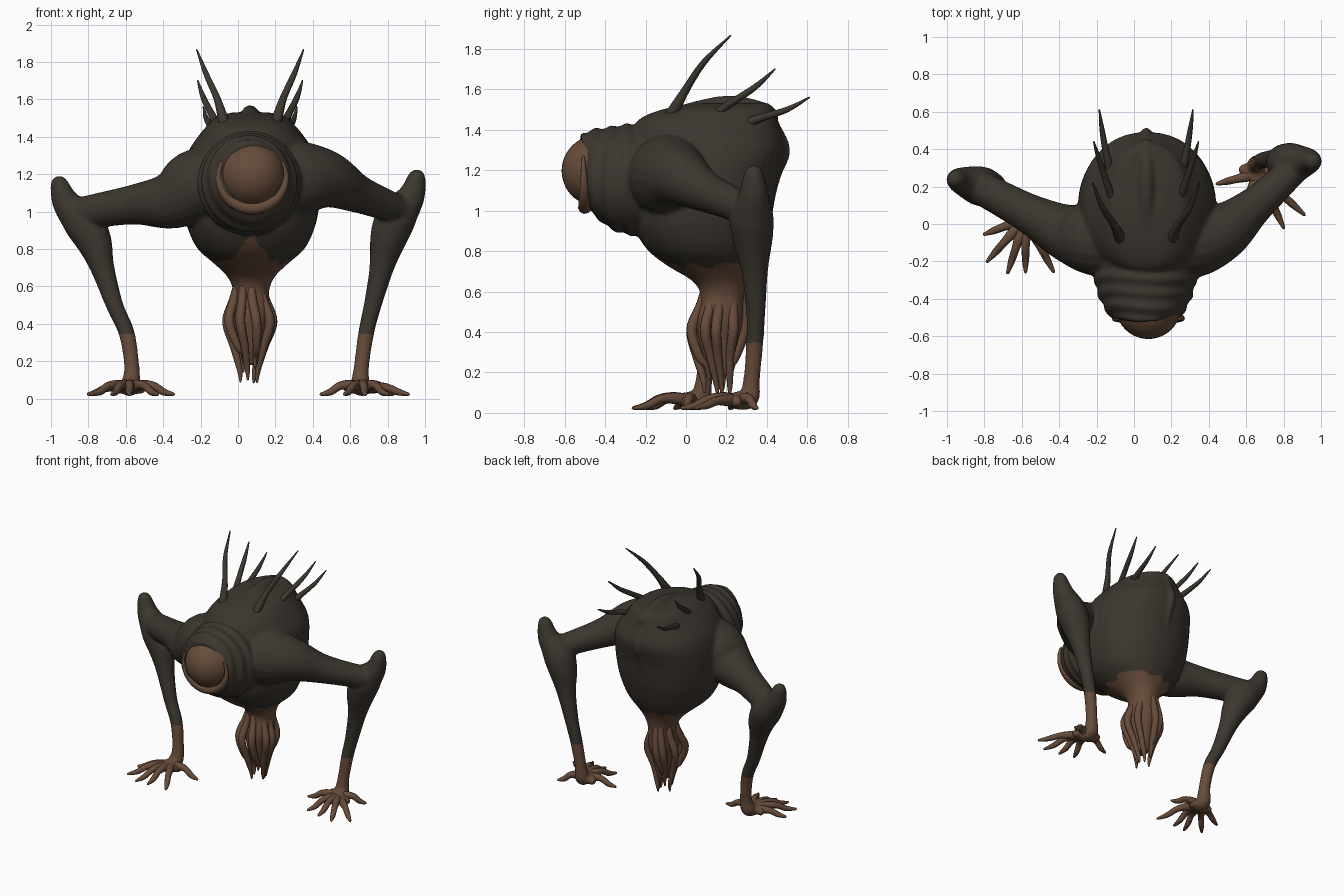
import bpy, bmesh, math, random
from mathutils import Vector

random.seed(4)
CX = 0.065  # body centre line


def material(name, col):
    m = bpy.data.materials.new(name)
    m.diffuse_color = (*col, 1)
    return m


DARK = material("dark_hide", (0.045, 0.037, 0.028))
BROWN = material("brown_skin", (0.135, 0.072, 0.043))


def loft(bm, rings):
    """Skin a list of closed rings and cap both ends."""
    vr = [[bm.verts.new(p) for p in r] for r in rings]
    n = len(vr[0])
    for a, b in zip(vr, vr[1:]):
        for i in range(n):
            j = (i + 1) % n
            bm.faces.new((a[i], a[j], b[j], b[i]))
    bm.faces.new(vr[0][::-1])
    bm.faces.new(vr[-1])


def spline(pts, steps):
    """Catmull-Rom through points of any dimension."""
    p = [pts[0]] + list(pts) + [pts[-1]]
    out = []
    for k in range(1, len(p) - 2):
        for s in range(steps):
            t = s / steps
            out.append([0.5 * (2 * b + (c - a) * t + (2 * a - 5 * b + 4 * c - d) * t * t
                               + (3 * b - a - 3 * c + d) * t ** 3)
                        for a, b, c, d in zip(p[k - 1], p[k], p[k + 1], p[k + 2])])
    return out + [list(pts[-1])]


def tube(bm, pts, sides=12, steps=5):
    """Round tube through (x, y, z, radius) points, with rounded ends."""
    path = spline(pts, steps)
    cs = [Vector(q[:3]) for q in path]
    rings, u = [], None
    for i, q in enumerate(path):
        t = (cs[min(i + 1, len(cs) - 1)] - cs[max(i - 1, 0)]).normalized()
        u = t.orthogonal() if u is None else u - t * u.dot(t)
        u.normalize()
        v = t.cross(u)

        def ring(shift, scale):
            return [cs[i] + t * shift * q[3] + (u * math.cos(a) + v * math.sin(a)) * q[3] * scale
                    for a in (2 * math.pi * k / sides for k in range(sides))]
        if i == 0:
            rings += [ring(-0.9, 0.3), ring(-0.6, 0.75)]
        rings.append(ring(0, 1))
        if i == len(path) - 1:
            rings += [ring(0.6, 0.75), ring(0.9, 0.3)]
    loft(bm, rings)


def finish(bm, name, mat):
    bmesh.ops.recalc_face_normals(bm, faces=bm.faces)
    me = bpy.data.meshes.new(name)
    bm.to_mesh(me)
    bm.free()
    ob = bpy.data.objects.new(name, me)
    bpy.context.collection.objects.link(ob)
    me.materials.append(mat)
    me.shade_smooth()
    return ob


def tubes(name, mat, paths, sides=10, steps=5):
    bm = bmesh.new()
    for p in paths:
        tube(bm, p, sides, steps)
    return finish(bm, name, mat)


# Torso and tail core: height, front y, back y, half width
bm = bmesh.new()
torso = [(1.53, 0.04, 0.41, 0.10), (1.505, -0.10, 0.43, 0.19), (1.46, -0.22, 0.445, 0.235),
         (1.40, -0.265, 0.465, 0.285), (1.30, -0.28, 0.492, 0.345), (1.15, -0.28, 0.455, 0.37),
         (1.0, -0.27, 0.43, 0.36), (0.9, -0.25, 0.405, 0.335), (0.8, -0.185, 0.37, 0.285),
         (0.72, -0.08, 0.33, 0.195), (0.65, 0.035, 0.30, 0.125), (0.57, 0.075, 0.285, 0.095),
         (0.45, 0.05, 0.28, 0.10), (0.33, 0.07, 0.25, 0.075), (0.18, 0.11, 0.22, 0.045)]
rings = []
for z, y0, y1, rx in spline(torso, 3):
    ring = []
    for k in range(40):
        a = 2 * math.pi * k / 40
        c, s = math.cos(a), math.sin(a)
        ring.append((CX + 0.005 + rx * math.copysign(abs(c) ** 0.9, c),
                     (y0 + y1) / 2 + (y1 - y0) / 2 * math.copysign(abs(s) ** 0.9, s), z))
    rings.append(ring)
loft(bm, rings)

# Wrinkled neck around the eye: y, centre height, radius
rings = []
for y, zc, r in spline([(-0.515, 1.20, 0.175), (-0.49, 1.195, 0.193), (-0.43, 1.175, 0.23),
                        (-0.37, 1.158, 0.255), (-0.27, 1.152, 0.275), (-0.15, 1.15, 0.26)], 8):
    ring = []
    for k in range(48):
        a = 2 * math.pi * k / 48
        w = r + 0.007 * math.sin(y * 80 + 1.3 * math.sin(2 * a + 1))
        ring.append((CX - 0.004 + w * math.cos(a), y + 0.012 * math.sin(3 * a), zc + w * math.sin(a)))
    rings.append(ring)
loft(bm, rings)

# Back ridge with a sharp rear corner
tube(bm, [(CX, -0.05, 1.47, 0.045), (CX, 0.2, 1.525, 0.045), (CX, 0.40, 1.49, 0.038),
          (CX, 0.43, 1.43, 0.03), (CX, 0.492, 1.3, 0.025), (CX, 0.445, 1.17, 0.025),
          (CX, 0.40, 1.0, 0.025)])

# Shoulders and upper arms
tube(bm, [(0.15, -0.08, 1.15, 0.2), (0.33, -0.08, 1.175, 0.205), (0.48, -0.035, 1.17, 0.155),
          (0.63, 0.085, 1.10, 0.105), (0.78, 0.22, 1.04, 0.085), (0.88, 0.32, 1.0, 0.08)], 20)
tube(bm, [(0.0, -0.08, 1.13, 0.2), (-0.2, -0.075, 1.14, 0.205), (-0.36, -0.045, 1.06, 0.155),
          (-0.54, 0.045, 1.04, 0.11), (-0.70, 0.13, 1.015, 0.095), (-0.83, 0.20, 0.99, 0.09)], 20)

# Forearms with raised elbows, down to the palms
tube(bm, [(0.955, 0.335, 1.18, 0.05), (0.925, 0.335, 1.08, 0.075), (0.85, 0.325, 0.975, 0.108),
          (0.805, 0.33, 0.86, 0.1), (0.768, 0.34, 0.7, 0.066), (0.72, 0.345, 0.5, 0.048),
          (0.685, 0.34, 0.35, 0.043), (0.66, 0.325, 0.17, 0.041), (0.655, 0.31, 0.075, 0.052),
          (0.67, 0.25, 0.06, 0.045)], 16)
tube(bm, [(-0.955, 0.24, 1.145, 0.05), (-0.92, 0.23, 1.05, 0.075), (-0.83, 0.205, 0.945, 0.106),
          (-0.77, 0.185, 0.84, 0.096), (-0.725, 0.16, 0.7, 0.065), (-0.66, 0.13, 0.5, 0.047),
          (-0.595, 0.11, 0.35, 0.043), (-0.568, 0.09, 0.17, 0.041), (-0.575, 0.07, 0.075, 0.052),
          (-0.585, 0.01, 0.06, 0.045)], 16)

# Broad knuckle pads
tube(bm, [(0.59, 0.29, 0.06, 0.034), (0.66, 0.24, 0.064, 0.038), (0.74, 0.25, 0.055, 0.03)])
tube(bm, [(-0.52, 0.02, 0.055, 0.032), (-0.58, -0.01, 0.064, 0.038), (-0.65, 0.03, 0.055, 0.03)])

# Blend the body into one skin
body = finish(bm, "body", DARK)
rm = body.modifiers.new("blend", "REMESH")
rm.mode = "VOXEL"
rm.voxel_size = 0.011
sm = body.modifiers.new("soften", "SMOOTH")
sm.factor, sm.iterations = 0.5, 6
dg = bpy.context.evaluated_depsgraph_get()
me = bpy.data.meshes.new_from_object(body.evaluated_get(dg))
body.modifiers.clear()
body.data = me
me.materials.clear()
me.materials.append(DARK)
me.materials.append(BROWN)
for f in me.polygons:  # brown tail and lower forearms
    x, y, z = f.center
    dx = abs(x - CX - 0.01)
    peak = 0.15 * max(0, 1 - dx / 0.11) if y < 0.1 else 0
    limit = 0.35 if dx > 0.4 else 0.73 + peak + 0.012 * math.sin(x * 50 + y * 35)
    f.material_index = int(z < limit)
me.shade_smooth()

# Eye
bm = bmesh.new()
bmesh.ops.create_uvsphere(bm, u_segments=40, v_segments=24, radius=0.175)
bmesh.ops.translate(bm, verts=bm.verts, vec=(0.077, -0.44, 1.197))
finish(bm, "eye", BROWN)

# Lower eyelid crescent, fullest underneath
lid = []
for k in range(13):
    a = math.radians(-205 + 230 * k / 12)
    full = math.sin(math.pi * k / 12)
    lid.append((0.077 + 0.18 * math.cos(a), -0.508 + 0.008 * full, 1.19 + 0.172 * math.sin(a),
                0.008 + 0.026 * full ** 1.3))
tubes("lower_eyelid", BROWN, [lid], 10, 3)

# Back spines, mirrored: side offset, y, z, radius
spines = [[(0.135, -0.08, 1.46, 0.033), (0.175, 0.0, 1.60, 0.02), (0.235, 0.09, 1.735, 0.015),
           (0.285, 0.22, 1.865, 0.004)],
          [(0.16, 0.09, 1.43, 0.032), (0.20, 0.19, 1.51, 0.02), (0.25, 0.34, 1.61, 0.015),
           (0.28, 0.44, 1.70, 0.004)],
          [(0.175, 0.24, 1.41, 0.032), (0.21, 0.36, 1.455, 0.02), (0.235, 0.50, 1.50, 0.014),
           (0.25, 0.61, 1.56, 0.004)]]
for side, name in ((1, "right_spines"), (-1, "left_spines")):
    tubes(name, DARK, [[(CX + side * o, y, z, r) for o, y, z, r in s] for s in spines])


# Fingers spreading from each palm to the given tips: x, y, knuckle lift
def fingers(name, base, tips):
    paths = []
    for tx, ty, lift in tips:
        p = []
        for t, z, r in ((0, 0.055, 0.034), (0.3, 0.062 + lift, 0.029), (0.55, 0.058 + lift, 0.022),
                        (0.78, 0.036, 0.019), (1, 0.024, 0.009)):
            p.append((base[0] + (tx - base[0]) * t, base[1] + (ty - base[1]) * t, z, r))
        paths.append(p)
    tubes(name, BROWN, paths)


fingers("right_fingers", (0.665, 0.27),
        [(0.91, 0.05, 0), (0.80, -0.02, 0.01), (0.68, 0.0, 0.012), (0.57, 0.03, 0.01),
         (0.445, 0.215, 0.01), (0.83, 0.35, 0.01)])
fingers("left_fingers", (-0.58, 0.03),
        [(-0.80, -0.055, 0), (-0.785, -0.2, 0.01), (-0.675, -0.26, 0.012), (-0.58, -0.255, 0.012),
         (-0.43, -0.255, 0.01), (-0.345, 0.0, 0.01)])

# Tail tendrils hanging round the core, slightly twisted
tendrils = []
for k in range(9):
    a = 2 * math.pi * k / 9 + random.uniform(-0.2, 0.2)
    end = random.uniform(0.08, 0.2)
    tw = random.uniform(0.1, 0.6)
    path = []
    for rx, ry, cy, z, r, turn in ((0.06, 0.08, 0.18, 0.64, 0.02, 0), (0.09, 0.105, 0.175, 0.53, 0.025, 0),
                                   (0.128, 0.135, 0.155, 0.41, 0.026, 0.2), (0.085, 0.10, 0.15, 0.28, 0.022, 0.6),
                                   (0.05, 0.075, 0.16, end + 0.06, 0.015, 1), (0.045, 0.07, 0.16, end, 0.006, 1.2)):
        b = a + tw * turn
        path.append((CX - 0.008 + rx * math.cos(b), cy + ry * math.sin(b), z, r))
    tendrils.append(path)
tubes("tail_tendrils", BROWN, tendrils)
